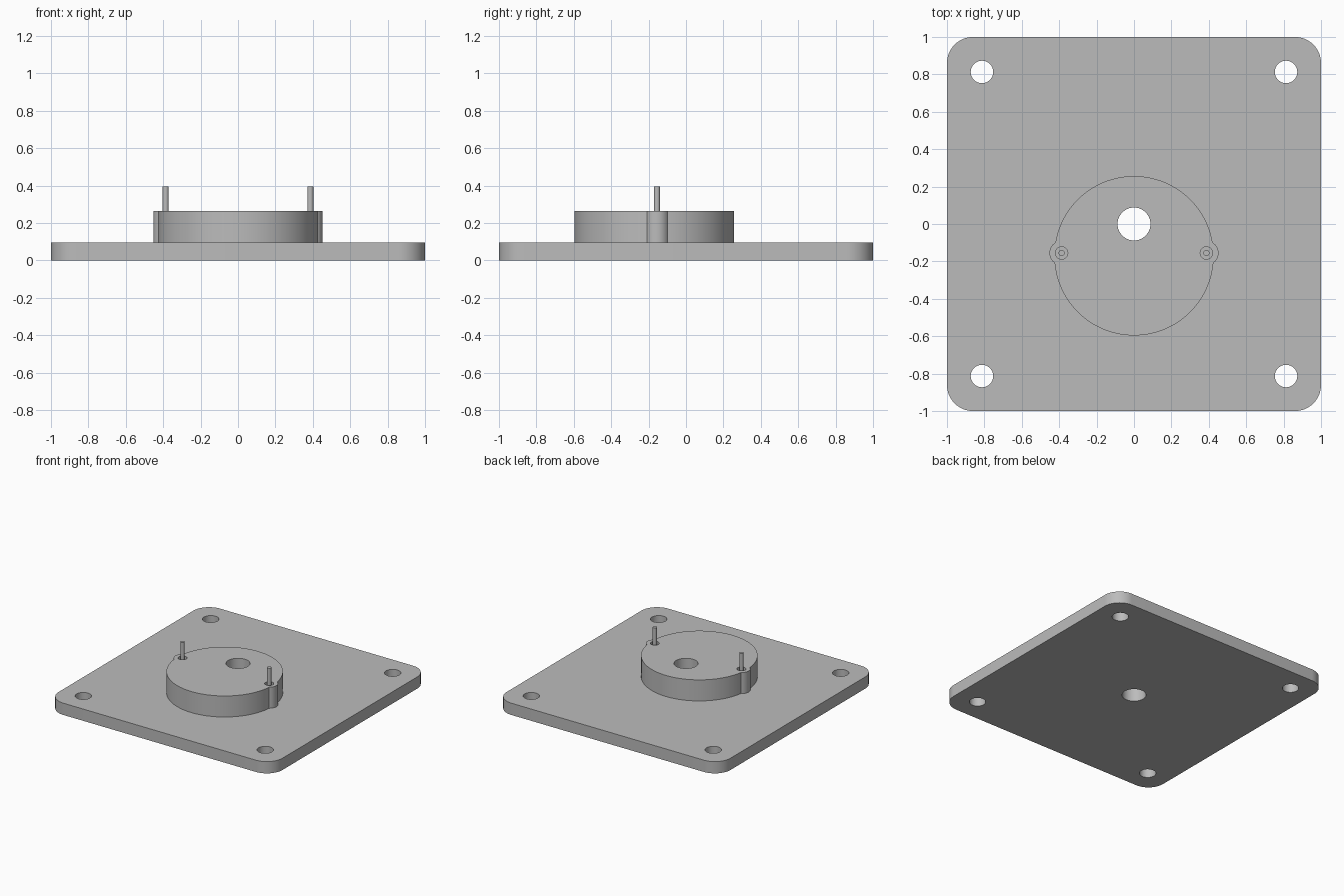
import bpy, bmesh, math

if "Cube" in bpy.data.objects:
    bpy.data.objects.remove(bpy.data.objects["Cube"])

PLATE_TOP, HUB_TOP, PIN_TOP = 0.095, 0.265, 0.395
CORNER_R = 0.14
HUB_Y, HUB_R = -0.17, 0.426
PIN_X, PIN_Y = 0.387, -0.155

grey = bpy.data.materials.new("plain grey")
grey.diffuse_color = (0.5, 0.5, 0.5, 1)
grey.use_nodes = True
grey.node_tree.nodes["Principled BSDF"].inputs["Base Color"].default_value = grey.diffuse_color


def prism(name, outline, z0, z1):
    """Solid from a closed xy outline, extruded from z0 to z1."""
    bm = bmesh.new()
    face = bm.faces.new([bm.verts.new((x, y, z0)) for x, y in outline])
    ext = bmesh.ops.extrude_face_region(bm, geom=[face])["geom"]
    top = [v for v in ext if isinstance(v, bmesh.types.BMVert)]
    bmesh.ops.translate(bm, verts=top, vec=(0, 0, z1 - z0))
    if not any(f is face for f in bm.faces):
        bm.faces.new([v for v in bm.verts if v not in top])
    bmesh.ops.recalc_face_normals(bm, faces=bm.faces)
    mesh = bpy.data.meshes.new(name)
    bm.to_mesh(mesh)
    bm.free()
    mesh.materials.append(grey)
    ob = bpy.data.objects.new(name, mesh)
    bpy.context.collection.objects.link(ob)
    return ob


def arc(cx, cy, r, start, sweep, n):
    return [(cx + r * math.cos(start + sweep * i / n),
             cy + r * math.sin(start + sweep * i / n)) for i in range(n + 1)]


def cylinder(name, x, y, r, z0, z1, n=48):
    return prism(name, arc(x, y, r, 0, math.tau, n)[:-1], z0, z1)


def combine(target, tool, operation):
    """Apply a boolean and remove the tool."""
    mod = target.modifiers.new("boolean", "BOOLEAN")
    mod.object, mod.operation, mod.solver = tool, operation, "EXACT"
    bpy.context.view_layer.objects.active = target
    bpy.ops.object.modifier_apply(modifier=mod.name)
    bpy.data.objects.remove(tool)


def smooth(ob):
    bpy.ops.object.select_all(action="DESELECT")
    ob.select_set(True)
    bpy.context.view_layer.objects.active = ob
    bpy.ops.object.shade_smooth_by_angle(angle=math.radians(25))


# Square plate with rounded corners
c = 1 - CORNER_R
outline = []
for i, (sx, sy) in enumerate(((1, 1), (-1, 1), (-1, -1), (1, -1))):
    outline += arc(sx * c, sy * c, CORNER_R, i * math.pi / 2, math.pi / 2, 16)
base = prism("base_plate_with_hub", outline, 0, PLATE_TOP)

# Round hub with a small ear on each side, fused to the plate
hub = cylinder("hub", 0, HUB_Y, HUB_R, 0.04, HUB_TOP, 128)
for s in (-1, 1):
    combine(hub, cylinder("ear", s * PIN_X, PIN_Y, 0.065, 0.04, HUB_TOP), "UNION")
combine(base, hub, "UNION")

# Corner screw holes, off-centre shaft hole and pin sockets
for sx in (-1, 1):
    for sy in (-1, 1):
        combine(base, cylinder("screw_hole", sx * 0.813, sy * 0.813, 0.06, -0.1, 0.2), "DIFFERENCE")
    combine(base, cylinder("socket", sx * PIN_X, PIN_Y, 0.033, PLATE_TOP, 0.4, 32), "DIFFERENCE")
combine(base, cylinder("shaft_hole", 0, 0, 0.088, -0.1, 0.4, 64), "DIFFERENCE")
smooth(base)

# Thin terminal pins standing in the sockets
for s, side in ((-1, "left"), (1, "right")):
    smooth(cylinder(side + "_pin", s * PIN_X, PIN_Y, 0.016, PLATE_TOP, PIN_TOP, 32))
